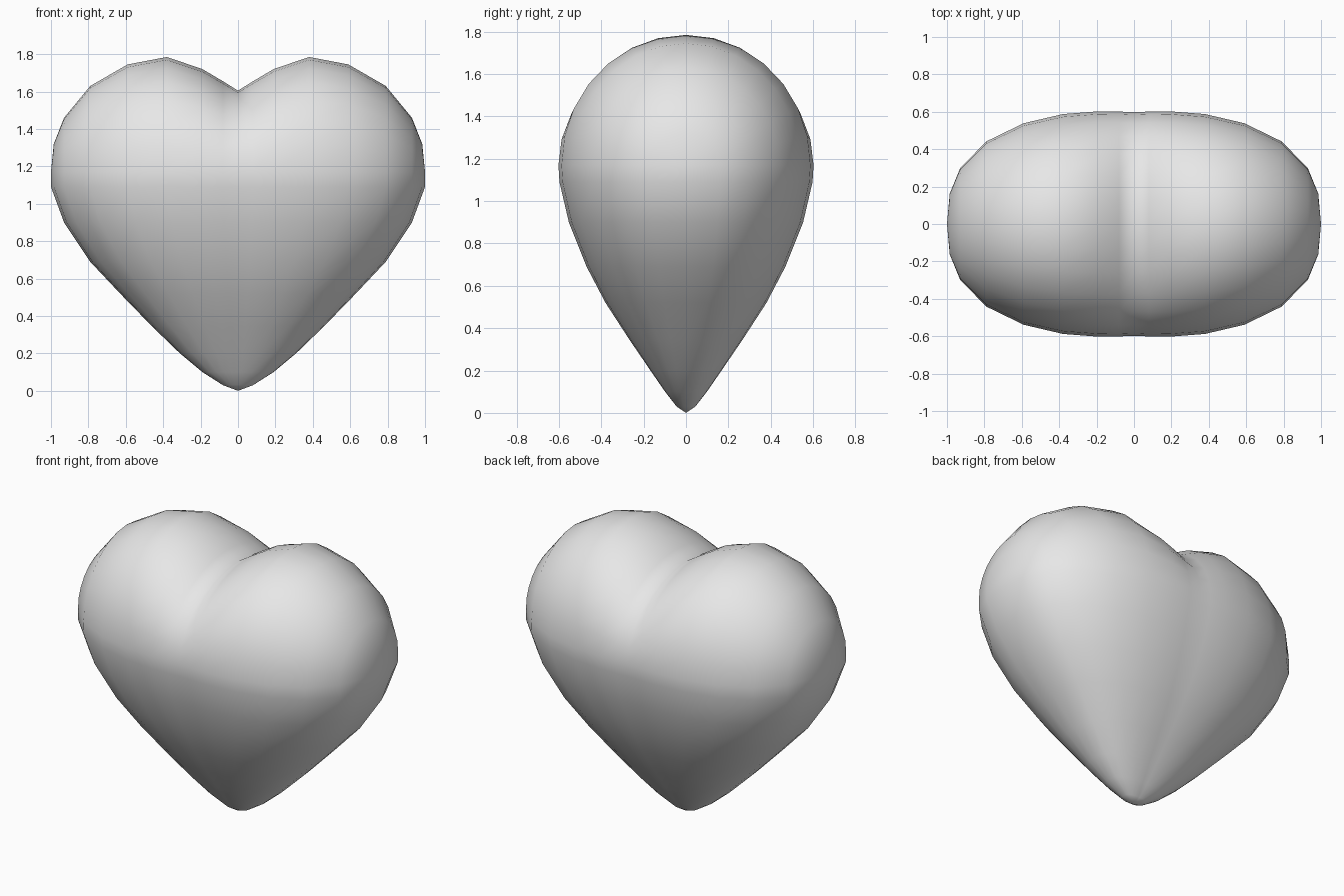
import bpy
import bmesh
from math import cos, sin, pi

cube = bpy.data.objects.get("Cube")
if cube:
    bpy.data.objects.remove(cube)

# Soft grey finish
grey = bpy.data.materials.new("soft_grey")
grey.use_nodes = True
colour = (0.8, 0.8, 0.8, 1)
grey.diffuse_color = colour
grey.node_tree.nodes["Principled BSDF"].inputs["Base Color"].default_value = colour

WAIST = 1.17      # height of the widest ring
ARC_STEPS = 14

# Lobe ridge: distance from the middle, height of the ridge
RIDGE = [(0, 1.605), (0.08, 1.655), (0.19, 1.72), (0.38, 1.785), (0.59, 1.745),
         (0.79, 1.63), (0.93, 1.46), (0.985, 1.32), (1, WAIST)]

# Tapering body: height, half width, half depth
BODY = [(1.09, 1, 0.605), (0.9, 0.93, 0.56), (0.69, 0.79, 0.475),
        (0.52, 0.63, 0.385), (0.345, 0.46, 0.27), (0.2, 0.31, 0.17),
        (0.1, 0.19, 0.1), (0.03, 0.08, 0.045), (0, 0, 0)]


def depth(u):
    """Rounded-oval depth across the width, slightly pinched in the middle."""
    pinch = 0.02 * max(0, 1 - abs(u) / 0.27)
    return (1 - abs(u) ** 2.5) ** 0.4 - pinch


def section(u, top):
    """Closed loop running over the lobe, down the back and up the front."""
    loop = []
    for i in range(ARC_STEPS + 1):
        a = pi * i / ARC_STEPS
        loop.append((u, -0.61 * depth(u) * cos(a), WAIST + (top - WAIST) * sin(a)))
    back = [(w * u, d * depth(u), z) for z, w, d in BODY]
    front = [(x, -y, z) for x, y, z in reversed(back[:-1])]
    return loop + back + front


# Heart skin: neighbouring sections joined with quads
columns = [(-x, z) for x, z in reversed(RIDGE[1:])] + RIDGE
bm = bmesh.new()
loops = [[bm.verts.new(p) for p in section(u, top)] for u, top in columns]
count = len(loops[0])
for a, b in zip(loops, loops[1:]):
    for i in range(count):
        j = (i + 1) % count
        bm.faces.new((a[i], b[i], b[j], a[j]))
bmesh.ops.remove_doubles(bm, verts=bm.verts, dist=0.0005)
bmesh.ops.recalc_face_normals(bm, faces=bm.faces)
for face in bm.faces:
    face.smooth = True

mesh = bpy.data.meshes.new("heart")
bm.to_mesh(mesh)
bm.free()
mesh.materials.append(grey)
heart = bpy.data.objects.new("heart", mesh)
bpy.context.collection.objects.link(heart)
